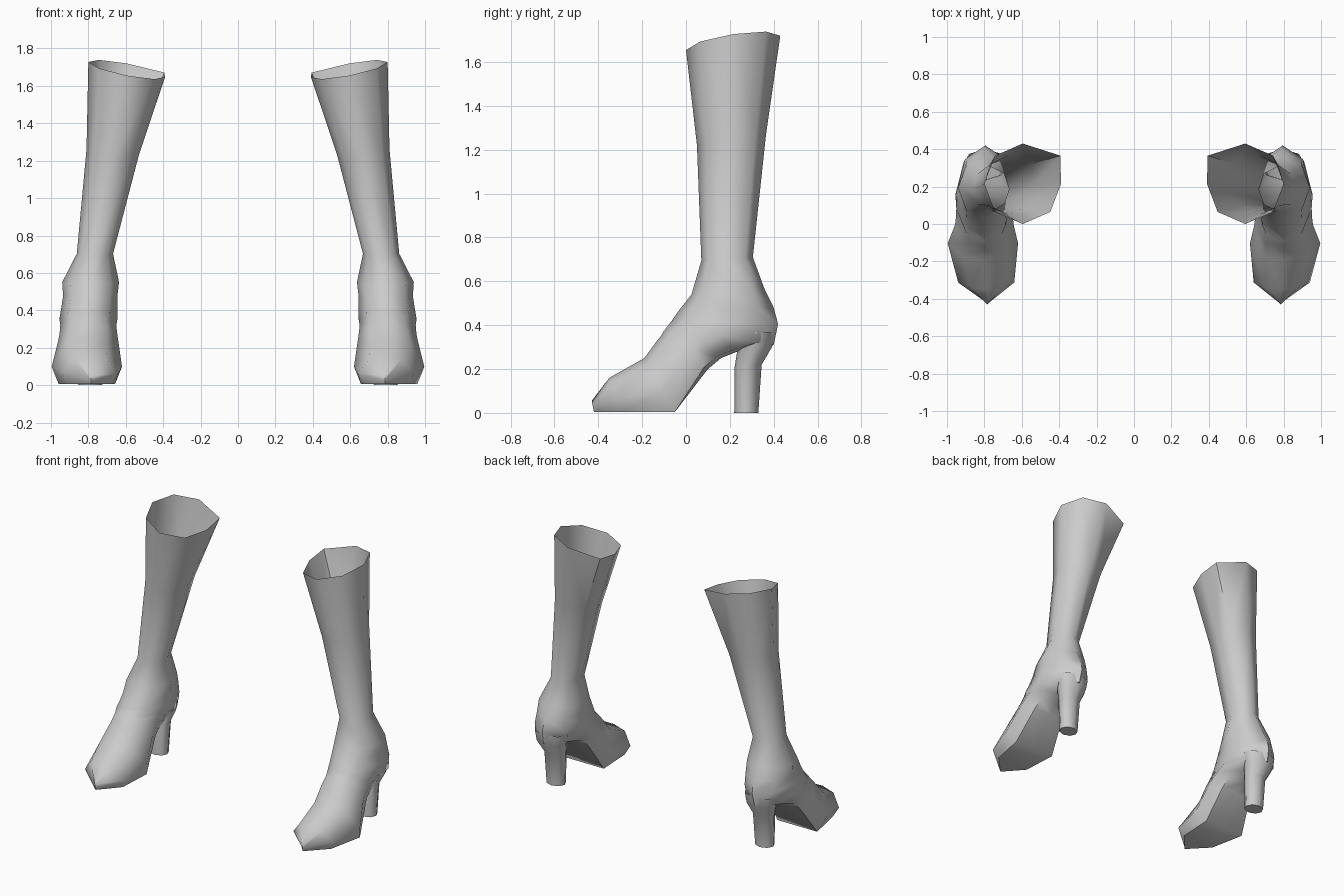
import bpy, bmesh, math

if "Cube" in bpy.data.objects:
    bpy.data.objects.remove(bpy.data.objects["Cube"])

leather = bpy.data.materials.new("grey leather")
leather.diffuse_color = (0.6, 0.6, 0.6, 1)
leather.use_nodes = True
leather.node_tree.nodes["Principled BSDF"].inputs["Base Color"].default_value = leather.diffuse_color

ROUND = [(0, 0), (.15, .72), (.5, 1), (.85, .72), (1, 0)]   # (front-to-back, half width)
SOLED = [(0, 0), (.13, .58), (.62, 1), (1, .80), (1, 0)]    # flat underside
ARCH = [(0, 0), (.13, .62), (.55, 1), (.93, .74), (1, 0)]


def ring(front, back, cx, half, shape=ROUND, tilt=0.0, inner=None):
    """Eight points between a front and a back (y, z) point."""
    pts = []
    order = [(t, w) for t, w in shape] + [(t, -w) for t, w in shape[-2:0:-1]]
    for i, (t, w) in enumerate(order):
        if i == 5 and inner:          # pulled-out inner rear corner
            w = -inner
        pts.append((cx + w * half,
                    front[0] + (back[0] - front[0]) * t,
                    front[1] + (back[1] - front[1]) * t + tilt * w))
    return pts


def loft(name, rings, cap_end=False):
    bm = bmesh.new()
    loops = [[bm.verts.new(p) for p in r] for r in rings]
    for a, b in zip(loops, loops[1:]):
        for i in range(8):
            j = (i + 1) % 8
            bm.faces.new((a[i], b[i], b[j], a[j]))
    if cap_end:
        bm.faces.new(loops[-1])
    bmesh.ops.remove_doubles(bm, verts=bm.verts, dist=0.001)
    bmesh.ops.recalc_face_normals(bm, faces=bm.faces)
    me = bpy.data.meshes.new(name)
    bm.to_mesh(me)
    bm.free()
    me.materials.append(leather)
    ob = bpy.data.objects.new(name, me)
    bpy.context.collection.objects.link(ob)
    # second boot by mirroring
    mod = ob.modifiers.new("pair", 'MIRROR')
    mod.use_mirror_merge = False
    bpy.ops.object.select_all(action='DESELECT')
    ob.select_set(True)
    bpy.context.view_layer.objects.active = ob
    bpy.ops.object.shade_smooth_by_angle(angle=math.radians(60))
    return ob


# Shaft and foot: rings run down the leg, fan round the heel and out to the toe
loft("boot_upper", [
    ring((0, 1.655), (.43, 1.72), .595, .205, tilt=.04, inner=.98),
    ring((.05, 1.22), (.365, 1.27), .67, .14, tilt=.015, inner=.85),
    ring((.07, .695), (.305, .71), .765, .097),
    ring((.025, .54), (.36, .56), .788, .152),
    ring((-.03, .47), (.40, .48), .79, .145),
    ring((-.065, .42), (.42, .405), .795, .150),
    ring((-.085, .395), (.40, .31), .80, .155),
    ring((-.10, .375), (.235, .28), .80, .150, ARCH),
    ring((-.115, .35), (.16, .25), .80, .152, ARCH),
    ring((-.135, .325), (.10, .20), .80, .157, ARCH),
    ring((-.19, .25), (-.05, .005), .808, .188, SOLED),
    ring((-.35, .16), (-.29, .005), .79, .150, SOLED),
    ring((-.43, .055), (-.42, .005), .785, 0, SOLED),
])

# Block heel, its top sunk into the upper
loft("heel", [
    ring((.235, .37), (.40, .37), .795, .12),
    ring((.235, .29), (.395, .305), .795, .105),
    ring((.222, .21), (.345, .22), .79, .075),
    ring((.22, 0), (.33, 0), .79, .064),
], cap_end=True)
